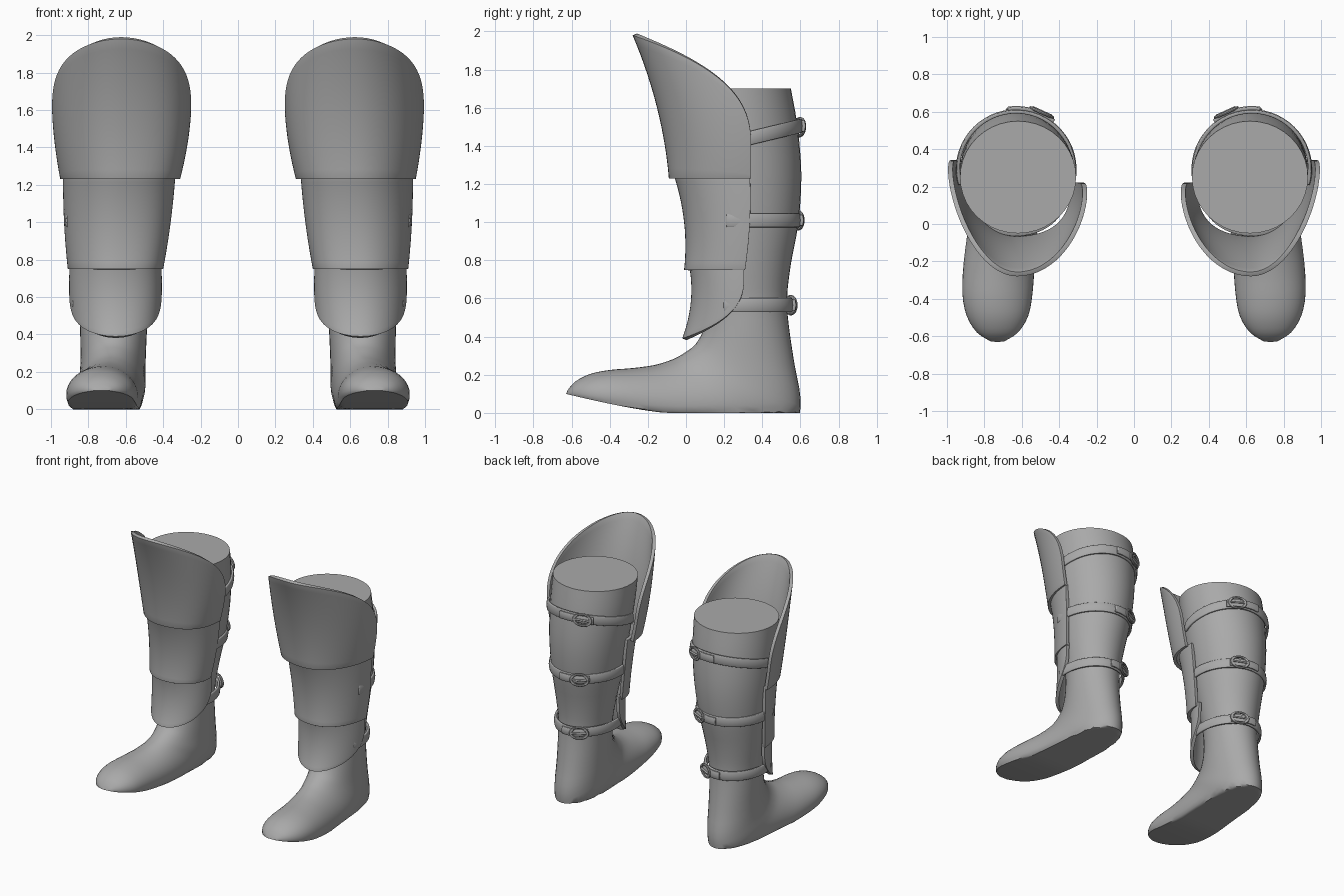
import bpy
import math
from mathutils import Vector, Matrix

cube = bpy.data.objects.get("Cube")
if cube:
    bpy.data.objects.remove(cube, do_unlink=True)

GREY = (0.4, 0.4, 0.4, 1)
grey = bpy.data.materials.new("plain grey")
grey.use_nodes = True
grey.diffuse_color = GREY
grey.node_tree.nodes["Principled BSDF"].inputs["Base Color"].default_value = GREY


def finish(obj, name, thick=0, offset=-1, bevel=0):
    """Thicken, round the edges, mirror to the other leg and shade."""
    obj.name = obj.data.name = name
    obj.data.transform(obj.matrix_basis)
    obj.matrix_basis = Matrix()
    if thick:
        mod = obj.modifiers.new("thickness", "SOLIDIFY")
        mod.thickness, mod.offset = thick, offset
        mod.use_even_offset = True
    if bevel:
        mod = obj.modifiers.new("round edge", "BEVEL")
        mod.width, mod.segments = bevel, 3
        mod.limit_method, mod.angle_limit = "ANGLE", math.radians(50)
    obj.modifiers.new("other leg", "MIRROR")
    graph = bpy.context.evaluated_depsgraph_get()
    mesh = bpy.data.meshes.new_from_object(obj.evaluated_get(graph))
    obj.modifiers.clear()
    obj.data = mesh
    mesh.name = name
    mesh.materials.clear()
    mesh.materials.append(grey)
    bpy.ops.object.select_all(action="DESELECT")
    obj.select_set(True)
    bpy.context.view_layer.objects.active = obj
    bpy.ops.object.shade_smooth_by_angle(angle=math.radians(40))


def sheet(rows, closed=False):
    """Skin a list of equally long point rows; closed rows become a capped tube."""
    n = len(rows[0])
    faces = []
    for r in range(len(rows) - 1):
        for c in range(n if closed else n - 1):
            d = (c + 1) % n
            faces.append((r * n + c, r * n + d, (r + 1) * n + d, (r + 1) * n + c))
    if closed:
        last = (len(rows) - 1) * n
        faces += [tuple(reversed(range(n))), tuple(range(last, last + n))]
    mesh = bpy.data.meshes.new("sheet")
    mesh.from_pydata([p for row in rows for p in row], [], faces)
    obj = bpy.data.objects.new("sheet", mesh)
    bpy.context.collection.objects.link(obj)
    return obj


def spline(keys, steps):
    """Smooth rows through key rows."""
    keys = [Vector(k) for k in keys]
    out = []
    for i in range(len(keys) - 1):
        a, b = keys[max(i - 1, 0)], keys[i]
        c, d = keys[i + 1], keys[min(i + 2, len(keys) - 1)]
        for s in range(steps):
            t = s / steps
            out.append(b + (c - a) * (t / 2) + (a * 2 - b * 5 + c * 4 - d) * (t * t / 2)
                       + (b * 3 - a - c * 3 + d) * (t ** 3 / 2))
    return out + [keys[-1]]


# Boot: centre x, half width, front point (y, z), back point (y, z)
BOOT = [
    (.62, .31, -.05, 1.7, .55, 1.7),
    (.625, .305, -.03, 1.5, .585, 1.5),
    (.635, .285, 0, 1.25, .605, 1.25),
    (.645, .255, .03, 1, .59, 1),
    (.655, .22, .07, .78, .55, .78),
    (.66, .19, .1, .58, .53, .6),
    (.665, .18, .09, .44, .54, .45),
    (.667, .175, .05, .36, .57, .25),
    (.67, .175, 0, .32, .6, .08),
    (.675, .18, -.05, .29, .58, -.04),
    (.685, .18, -.1, .27, .45, -.1),
    (.7, .185, -.17, .25, .15, -.12),
    (.72, .19, -.28, .235, -.12, -.1),
    (.73, .188, -.4, .225, -.33, -.06),
    (.73, .165, -.5, .205, -.48, -.02),
    (.73, .11, -.58, .165, -.58, .04),
    (.73, .04, -.62, .12, -.63, .09),
]


def sole(y):
    return 0.1 * (max(0, -0.1 - y) / 0.53) ** 1.3


rings = []
for cx, w, fy, fz, by, bz in spline(BOOT, 3):
    ring = []
    for i in range(40):
        a = math.tau * i / 40
        k = (1 - math.cos(a)) / 2
        y = fy + (by - fy) * k
        ring.append((cx - w * math.sin(a), y, max(fz + (bz - fz) * k, sole(y))))
    rings.append(ring)
finish(sheet(rings, closed=True), "boot")


# Guard plates: three keys of z, centre x, half width, front y, edge y
def guard(name, keys, low, high, skew):
    keys = [Vector(k) for k in keys]

    def section(z):
        total = Vector((0,) * 5)
        for a in keys:
            f = 1
            for b in keys:
                if b is not a:
                    f *= (z - b[0]) / (a[0] - b[0])
            total += a * f
        return total

    rows = []
    for r in range(15):
        row = []
        for c in range(49):
            a = math.pi / 2 * math.sin(math.pi / 2 * (c / 24 - 1))
            arch = max(math.cos(a), 0) ** 0.42
            z0, z1 = low(arch), high(arch)
            z = z0 + (z1 - z0) * r / 14
            _, cx, w, front, edge = section(z)
            y = edge - (edge - front) * math.cos(a)
            if a < 0:
                y -= skew * math.sin(a) ** 2
            row.append((cx + w * math.sin(a), y, z))
        rows.append(row)
    finish(sheet(rows), name, thick=0.025, bevel=0.009)


guard("knee_guard",
      [(1.23, .63, .32, -.09, .34), (1.65, .622, .375, -.165, .34), (1.98, .625, .36, -.28, .33)],
      lambda arch: 1.23, lambda arch: 1.4 + 0.58 * arch, 0.12)
guard("shin_guard",
      [(.75, .655, .255, -.01, .31), (1, .645, .285, -.01, .335), (1.25, .635, .3, -.065, .335)],
      lambda arch: 0.75, lambda arch: 1.25, 0.08)
guard("ankle_guard",
      [(.39, .655, .235, -.02, .31), (.58, .655, .247, .025, .305), (.78, .655, .245, .015, .305)],
      lambda arch: 0.7 - 0.31 * arch, lambda arch: 0.78, 0.05)


# Straps with buckles, running round the back of the leg
def strap(label, z, rise, cx, w, side, back):
    def point(deg, out=0, up=0):
        a = math.radians(deg)
        return Vector((cx + (w + out) * math.sin(a),
                       side + (back - side + out) * math.cos(a),
                       z + rise * math.cos(a) + up))

    def band(name, start, end, out, half):
        rows = []
        for r in (-1, 0, 1):
            bulge = out + 0.005 * (1 - abs(r))
            rows.append([point(start + (end - start) * i / 32, bulge, r * half) for i in range(33)])
        finish(sheet(rows), name, thick=0.018, offset=1, bevel=0.006)

    band(label + "_strap", 105, -108, -0.015, 0.035)
    band(label + "_strap_tongue", 8, -38, 0.002, 0.027)

    # Frame faces outward, long way along the strap
    out = (point(-24, 0.1) - point(-24)).normalized()
    along = (point(-20) - point(-28)).normalized()
    up = out.cross(along).normalized()
    turn = Matrix((along, up, out)).transposed().to_4x4()
    spot = Matrix.Translation(point(-24, 0.02)) @ turn
    bpy.ops.mesh.primitive_torus_add(major_segments=28, minor_segments=8,
                                     major_radius=0.045, minor_radius=0.009)
    frame = bpy.context.object
    frame.matrix_basis = spot @ Matrix.Diagonal((1.35, 1, 1, 1))
    finish(frame, label + "_buckle_frame")
    bpy.ops.mesh.primitive_cylinder_add(vertices=10, radius=0.007, depth=0.11)
    prong = bpy.context.object
    prong.matrix_basis = spot @ Matrix.Translation((0, 0, 0.006)) @ Matrix.Rotation(math.pi / 2, 4, "Y")
    finish(prong, label + "_buckle_prong")


strap("upper", 1.43, 0.075, .63, .315, .29, .605)
strap("middle", 1.01, 0, .645, .275, .29, .595)
strap("lower", 0.565, 0, .657, .23, .27, .555)
